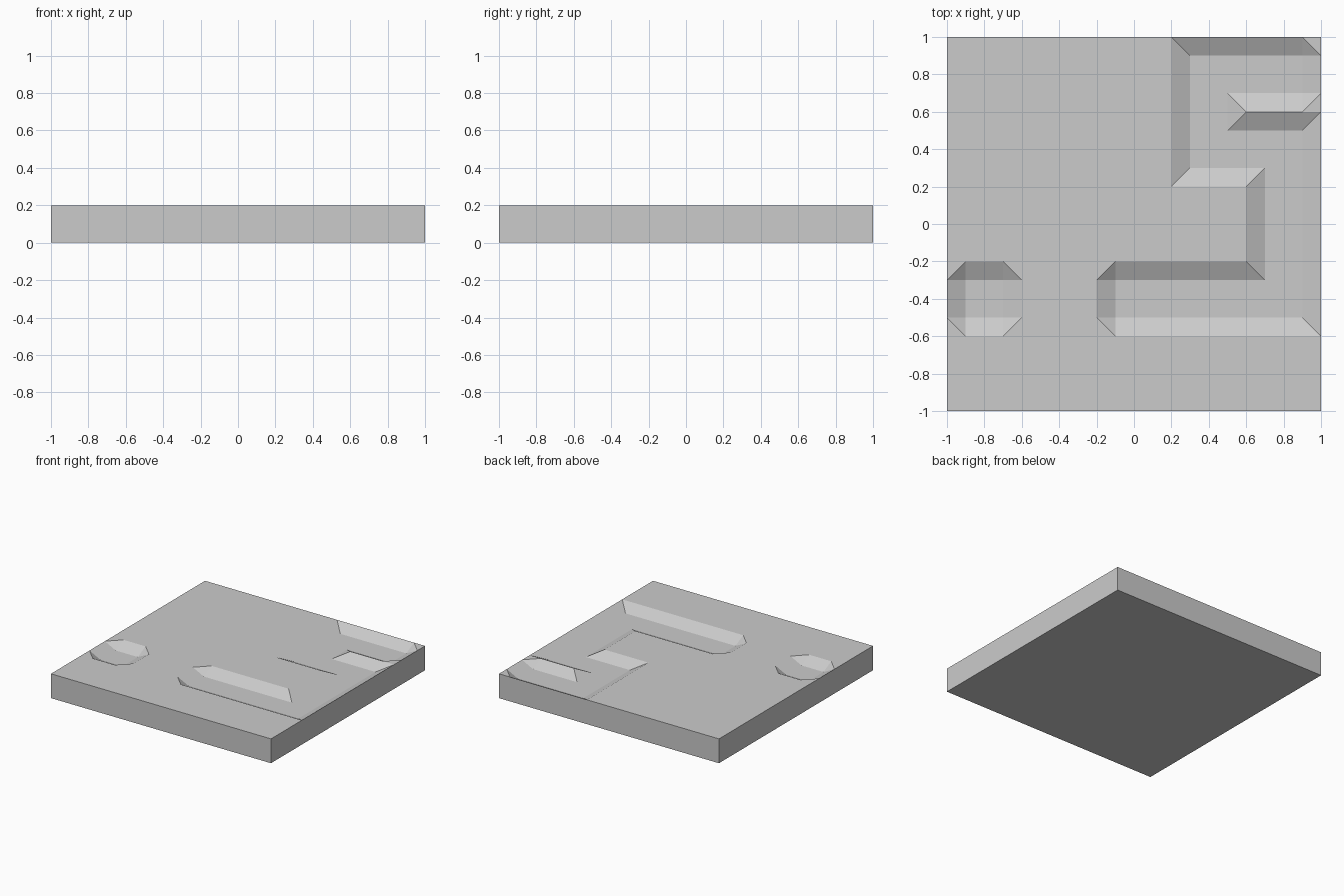
import bpy, bmesh

if "Cube" in bpy.data.objects:
    bpy.data.objects.remove(bpy.data.objects["Cube"])

TOP, FLOOR = 0.2, 0.15

# Sunken floor areas in tenths of a unit: x0, x1, y0, y1 (inclusive)
POOLS = [(-9, -7, -5, -3),   # small octagonal pool
         (3, 9, 3, 9),       # upper basin
         (7, 9, -5, 3),      # connecting channel
         (-1, 9, -5, -3)]    # lower basin
RIDGE = (6, 9, 6, 6)         # ridge crossing the upper basin

# Lower-left corners of the cells whose inner corner is mitred, not chamfered
MITRED = {(2, 9), (2, 2), (9, -6), (9, 5)}


def inside(p, box):
    return box[0] <= p[0] <= box[1] and box[2] <= p[1] <= box[3]


def key(v):
    return round(v.co.x * 10), round(v.co.y * 10)


def is_low(v):
    p = key(v)
    return any(inside(p, b) for b in POOLS) and not inside(p, RIDGE)


bm = bmesh.new()

# Top surface as a height grid
bmesh.ops.create_grid(bm, x_segments=20, y_segments=20, size=1)
for v in bm.verts:
    v.co.z = FLOOR if is_low(v) else TOP

# Split the corner cells along the proper diagonal
for f in list(bm.faces):
    vs = list(f.verts)
    low = [is_low(v) for v in vs]
    if sum(low) not in (1, 3):
        continue
    odd = low.index(sum(low) == 1)
    cell = min(key(v)[0] for v in vs), min(key(v)[1] for v in vs)
    start = odd if sum(low) == 3 or cell in MITRED else (odd + 1) % 4
    bmesh.utils.face_split(f, vs[start], vs[(start + 2) % 4])

# Side walls and flat underside
rim = [e for e in bm.edges if e.is_boundary]
new = bmesh.ops.extrude_edge_only(bm, edges=rim)["geom"]
for v in new:
    if isinstance(v, bmesh.types.BMVert):
        v.co.z = 0
bmesh.ops.holes_fill(bm, edges=[e for e in bm.edges if e.is_boundary], sides=0)
bmesh.ops.recalc_face_normals(bm, faces=bm.faces)

mesh = bpy.data.meshes.new("terrain_tile")
bm.to_mesh(mesh)
bm.free()
bpy.context.collection.objects.link(bpy.data.objects.new("terrain_tile", mesh))
